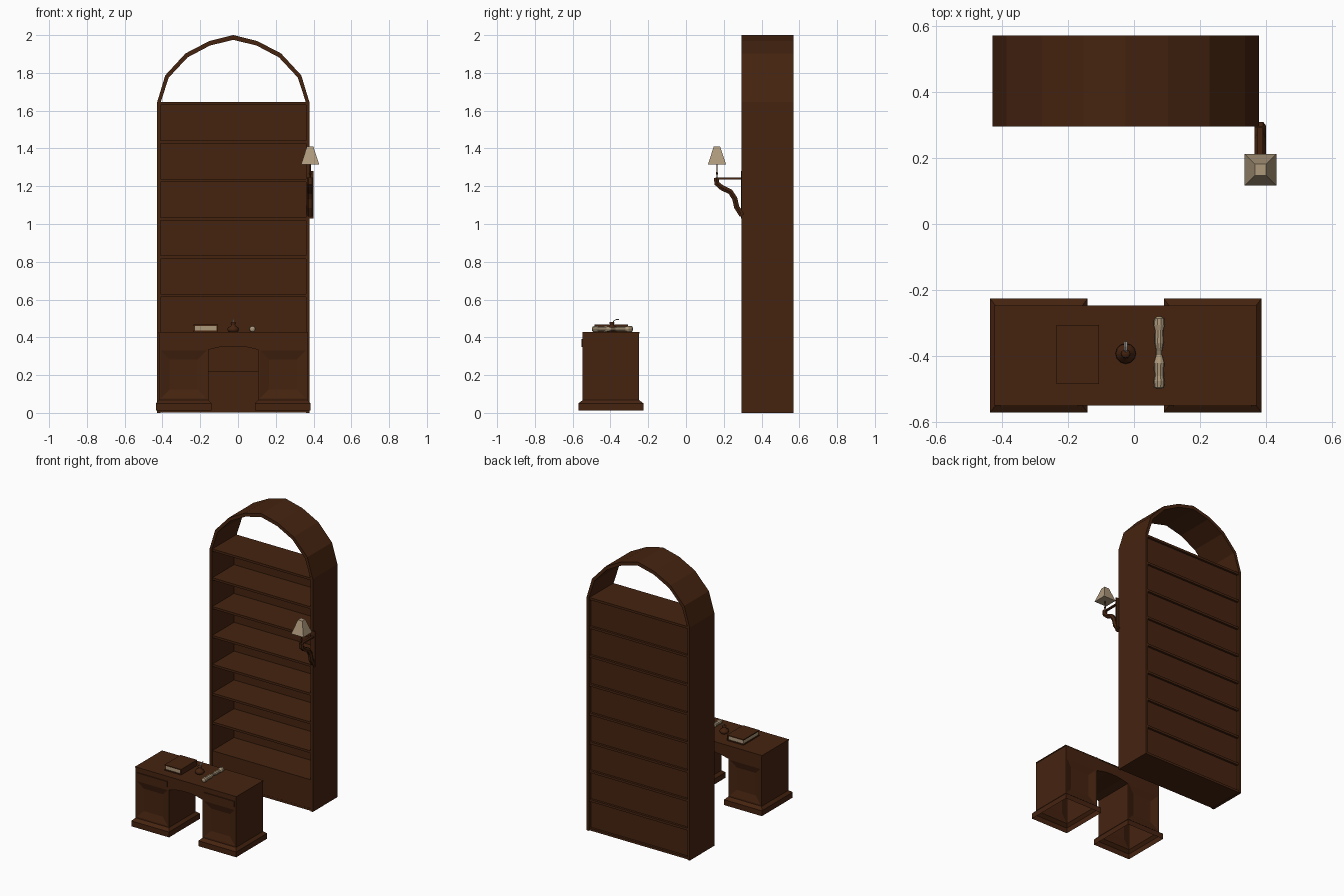
import bpy, bmesh, math
from mathutils import Vector

if "Cube" in bpy.data.objects:
    bpy.data.objects.remove(bpy.data.objects["Cube"])


def mat(name, c):
    m = bpy.data.materials.new(name)
    m.diffuse_color = (*c, 1)
    m.use_nodes = True
    m.node_tree.nodes["Principled BSDF"].inputs["Base Color"].default_value = m.diffuse_color
    return m


WOOD = mat("dark_wood", (0.060, 0.017, 0.005))
PALE = mat("parchment", (0.42, 0.32, 0.20))
GREY = mat("quill_grey", (0.42, 0.40, 0.36))
CX = -0.025


def finish(name, bm, m, smooth=False, normals=True):
    if normals:
        bmesh.ops.recalc_face_normals(bm, faces=bm.faces[:])
    me = bpy.data.meshes.new(name)
    bm.to_mesh(me)
    bm.free()
    me.materials.append(m)
    ob = bpy.data.objects.new(name, me)
    bpy.context.collection.objects.link(ob)
    if smooth:
        for p in me.polygons:
            p.use_smooth = True
    return ob


def box(name, x, y, z, m=WOOD):
    bm = bmesh.new()
    bmesh.ops.create_cube(bm, size=1)
    for v in bm.verts:
        v.co = [(r[0] + r[1]) / 2 + c * (r[1] - r[0]) for c, r in zip(v.co, (x, y, z))]
    return finish(name, bm, m)


def loft(bm, rings, caps=(True, True)):
    vs = [[bm.verts.new(p) for p in r] for r in rings]
    n = len(vs[0])
    for a, b in zip(vs, vs[1:]):
        for i in range(n):
            j = (i + 1) % n
            bm.faces.new((a[i], a[j], b[j], b[i]))
    if caps[0]:
        bm.faces.new(vs[0][::-1])
    if caps[1]:
        bm.faces.new(vs[-1])


def prism(name, pts, y0, y1, m=WOOD):
    # polygon in the xz plane extruded along y
    bm = bmesh.new()
    loft(bm, [[(x, y, z) for x, z in pts] for y in (y0, y1)])
    return finish(name, bm, m)


def turned(name, prof, c, n, m, smooth=False, axis='Z', turn=0.0):
    # rings of (radius, position along the axis)
    bm = bmesh.new()
    rings = []
    for r, t in prof:
        ring = []
        for i in range(n):
            a = 2 * math.pi * i / n + turn
            u, v = r * math.cos(a), r * math.sin(a)
            ring.append(Vector(c) + Vector((u, v, t) if axis == 'Z' else (u, t, v)))
        rings.append(ring)
    loft(bm, rings)
    return finish(name, bm, m, smooth)


def tube(name, pts, hw, ht, m, n=6):
    # sweep along a path in the yz plane at fixed x
    P = [Vector(p) for p in pts]
    bm = bmesh.new()
    rings = []
    for i, p in enumerate(P):
        d = (P[min(i + 1, len(P) - 1)] - P[max(i - 1, 0)]).normalized()
        up = d.cross(Vector((1, 0, 0)))
        rings.append([p + Vector((hw * math.cos(a), 0, 0)) + up * ht * math.sin(a)
                      for a in [2 * math.pi * k / n for k in range(n)]])
    loft(bm, rings)
    return finish(name, bm, m)


# ---- Bookcase: frame with arched top
HALF = [(0.403, 0.0), (0.403, 1.645), (0.36, 1.787), (0.253, 1.903), (0.128, 1.968)]
INNER = [(0.384, 0.0), (0.384, 1.645), (0.342, 1.775), (0.242, 1.882), (0.123, 1.945)]


def arch(half, top):
    return [(CX - x, z) for x, z in half] + [(CX, top)] + [(CX + x, z) for x, z in half[::-1]]


prism("bookcase_frame", arch(HALF, 2.0) + arch(INNER, 1.975)[::-1], 0.295, 0.57)
X = (CX - 0.386, CX + 0.386)
for i in range(9):
    z = 0.002 + i * 0.2035
    box(f"shelf_{i}", X, (0.298, 0.565), (z, z + 0.016))
box("bookcase_back", X, (0.54, 0.55), (0.003, 1.64))
box("bookcase_plinth_front", X, (0.299, 0.31), (0.003, 0.205))

# ---- Desk: two hollow pedestals with recessed panels front and back
YC = -0.3975
for side, tag in ((-1, "left"), (1, "right")):
    px = CX + side * 0.2625
    bm = bmesh.new()
    rings = []
    for z, mg in ((0.012, 0), (0.05, 0), (0.068, 0.017), (0.34, 0.017), (0.425, 0.017)):
        hx, hy = 0.1475 - mg, 0.1725 - mg * 1.35
        rings.append([(px + a * hx, YC + b * hy, z)
                      for a, b in ((-1, -1), (1, -1), (1, 1), (-1, 1))])
    loft(bm, rings, caps=(False, True))
    bm.normal_update()
    panels = [f for f in bm.faces if abs(f.normal.y) > 0.9
              and 0.15 < f.calc_center_median().z < 0.3]
    bmesh.ops.inset_individual(bm, faces=panels, thickness=0.015)
    bmesh.ops.inset_individual(bm, faces=panels, thickness=0.065, depth=-0.014)
    finish(f"desk_pedestal_{tag}", bm, WOOD, normals=False)
    box(f"desk_drawer_{tag}", (px - 0.118, px + 0.118), (-0.553, -0.54), (0.35, 0.392))

# arched apron over the kneehole
bottom = [(CX + 0.133 * t, 0.354 - 0.02 * t * t) for t in (-1, -0.6, -0.25, 0.25, 0.6, 1)]
prism("desk_apron", bottom + [(CX + 0.133, 0.425), (CX - 0.133, 0.425)], -0.546, -0.249)
box("desk_top", (-0.421, 0.371), (-0.548, -0.247), (0.421, 0.428))

# ---- Book
box("book_pages", (-0.23, -0.113), (-0.479, -0.311), (0.434, 0.461), PALE)
for z, tag in ((0.428, "lower"), (0.461, "upper")):
    box(f"book_cover_{tag}", (-0.235, -0.11), (-0.484, -0.306), (z, z + 0.007))
box("book_spine", (-0.114, -0.106), (-0.484, -0.306), (0.428, 0.468))

# ---- Inkwell with quill
turned("inkwell", [(0.024, 0), (0.031, 0.01), (0.029, 0.022), (0.012, 0.034), (0.01, 0.042),
                   (0.014, 0.046), (0.012, 0.052)], (CX, -0.392, 0.428), 12, WOOD, True)
tube("quill", [(CX, -0.388, 0.475), (CX, -0.382, 0.488), (CX, -0.37, 0.494), (CX, -0.355, 0.495)],
     0.005, 0.002, GREY, 4)

# ---- Scroll lying on the desk
turned("scroll", [(0.006, -0.108), (0.015, -0.104), (0.017, -0.085), (0.014, -0.07), (0.016, -0.03),
                  (0.009, -0.006), (0.009, 0.006), (0.014, 0.03), (0.013, 0.07), (0.017, 0.085),
                  (0.016, 0.104), (0.006, 0.11)], (0.076, -0.39, 0.444), 10, PALE, False, 'Y')

# ---- Wall lamp on the bookcase edge
LX, LY = 0.382, 0.164
turned("lamp_shade", [(0.068, 1.315), (0.024, 1.41)], (LX, LY, 0), 4, PALE, turn=math.pi / 4)
turned("lamp_candle", [(0.004, 1.24), (0.004, 1.26), (0.008, 1.267), (0.004, 1.275), (0.004, 1.32)],
       (LX, LY, 0), 6, WOOD)
tube("lamp_arm", [(LX, 0.162, 1.245), (LX, 0.163, 1.215), (LX, 0.19, 1.192), (LX, 0.235, 1.17),
                  (LX, 0.258, 1.135), (LX, 0.268, 1.09), (LX, 0.297, 1.045)], 0.017, 0.016, WOOD)
box("lamp_rod", (LX - 0.008, LX + 0.008), (0.155, 0.297), (1.236, 1.245))
box("lamp_wall_plate", (0.365, 0.399), (0.29, 0.297), (1.03, 1.28))
